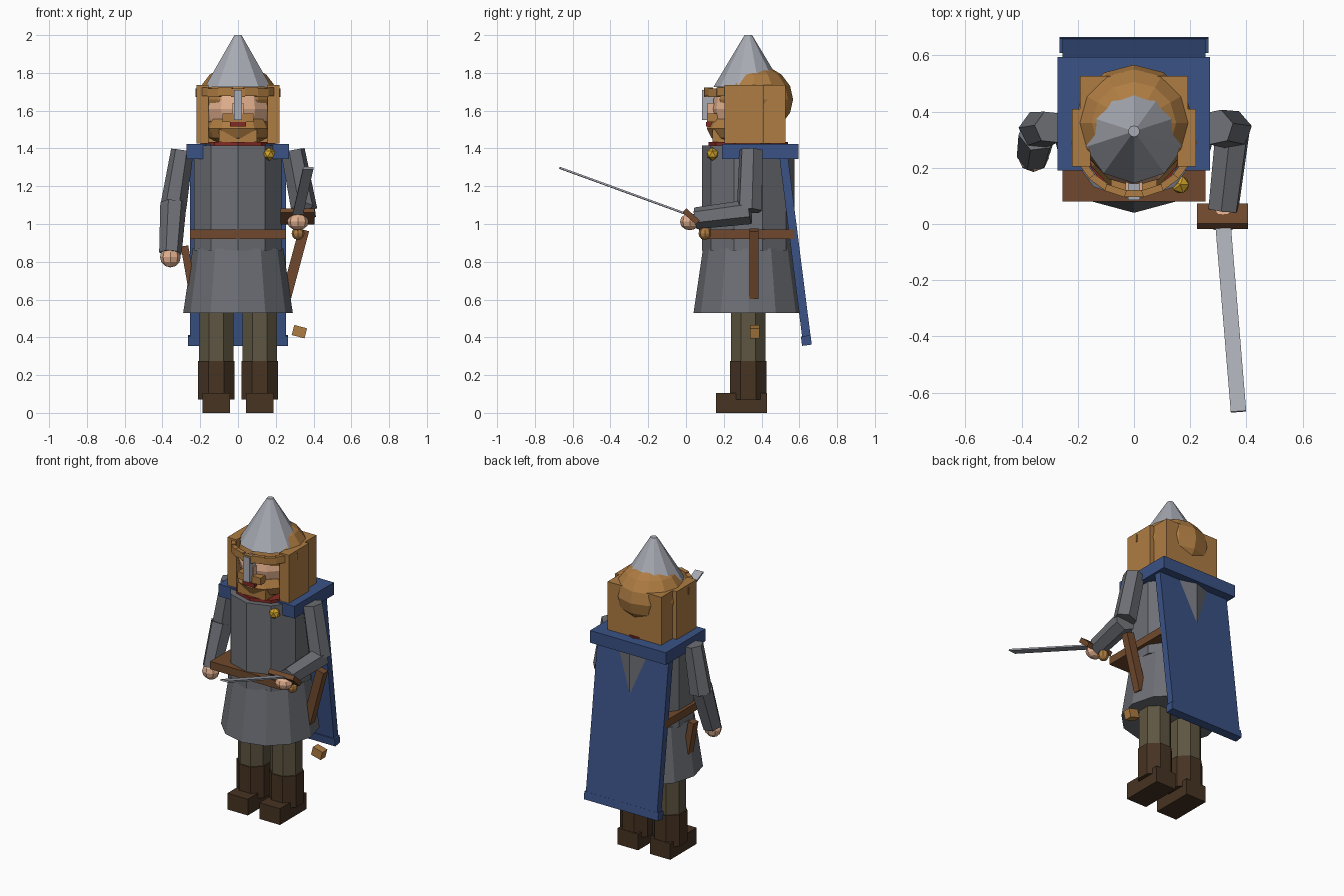
import bpy, math
from mathutils import Vector, Matrix

if "Cube" in bpy.data.objects:
    bpy.data.objects.remove(bpy.data.objects["Cube"])

CY = 0.33  # body axis in y


def material(name, r, g, b):
    m = bpy.data.materials.new(name)
    lin = [((c / 255 + 0.055) / 1.055) ** 2.4 for c in (r, g, b)]
    m.diffuse_color = (*lin, 1)
    m.use_nodes = True
    m.node_tree.nodes["Principled BSDF"].inputs["Base Color"].default_value = m.diffuse_color
    return m


MAIL = material("mail_grey", 109, 111, 117)
STEEL = material("steel", 168, 171, 180)
BLUE = material("cape_blue", 58, 82, 134)
HAIR = material("hair_brown", 174, 124, 66)
LEATHER = material("leather", 112, 73, 45)
BOOT = material("boot_brown", 70, 51, 34)
CLOTH = material("olive_cloth", 94, 85, 65)
SKIN = material("skin", 226, 176, 142)
RED = material("dark_red", 130, 42, 36)
GOLD = material("gold", 212, 165, 45)


def finish(name, mat):
    o = bpy.context.object
    o.name = name
    o.data.materials.append(mat)
    return o


def box(name, mat, centre, size, rot=(0, 0, 0)):
    bpy.ops.mesh.primitive_cube_add(size=1, location=centre, rotation=rot)
    o = finish(name, mat)
    o.scale = size
    return o


def span(name, mat, x, y, z):
    """Box given by its limits on each axis."""
    return box(name, mat, [(a + b) / 2 for a, b in (x, y, z)],
               [b - a for a, b in (x, y, z)])


def tube(name, mat, a, b, r1, r2, sides, turn=0.0):
    """Tapered prism from point a to point b."""
    a, b = Vector(a), Vector(b)
    d = b - a
    bpy.ops.mesh.primitive_cone_add(vertices=sides, radius1=r1, radius2=r2, depth=d.length)
    o = finish(name, mat)
    o.data.transform(Matrix.Rotation(turn, 4, 'Z'))
    o.rotation_euler = Vector((0, 0, 1)).rotation_difference(d).to_euler()
    o.location = (a + b) / 2
    return o


def ball(name, mat, centre, size, seg=10, rings=6):
    bpy.ops.mesh.primitive_uv_sphere_add(segments=seg, ring_count=rings, radius=1, location=centre)
    o = finish(name, mat)
    o.scale = size
    return o


# Legs and boots
for s, side in ((-1, "right"), (1, "left")):
    x = s * 0.115
    span(side + "_boot_foot", BOOT, (x - 0.073, x + 0.073), (0.16, 0.43), (0, 0.105))
    tube(side + "_boot_shaft", BOOT, (x, CY, 0.07), (x, CY, 0.275), 0.105, 0.105, 8, math.pi / 8)
    tube(side + "_leg", CLOTH, (x, CY, 0.1), (x, CY, 0.62), 0.098, 0.098, 8, math.pi / 8)

# Mail coat, belt and collar
tube("mail_skirt", MAIL, (0, CY, 0.53), (0, CY, 0.87), 0.29, 0.24, 12)
tube("mail_torso", MAIL, (0, CY, 0.86), (0, CY, 1.415), 0.245, 0.245, 10)
span("belt", LEATHER, (-0.255, 0.255), (0.08, 0.575), (0.92, 0.97))
tube("red_collar", RED, (0, CY, 1.405), (0, CY, 1.435), 0.21, 0.21, 10)

# Cape, hem and shoulder mantle
span("cape_mantle", BLUE, (-0.272, 0.27), (0.19, 0.595), (1.345, 1.424))
tilt = math.radians(7.2)
box("cape", BLUE, (0, 0.577, 0.88), (0.51, 0.045, 1.04), (tilt, 0, 0))
box("cape_hem", BLUE, (0, 0.637, 0.383), (0.53, 0.052, 0.05), (tilt, 0, 0))
bpy.ops.mesh.primitive_ico_sphere_add(subdivisions=1, radius=0.035, location=(0.165, 0.14, 1.37))
finish("cape_brooch", GOLD)

# Head and face
ball("face", SKIN, (0, 0.32, 1.61), (0.18, 0.185, 0.17), 12, 8)
ball("beard", HAIR, (0, 0.30, 1.505), (0.175, 0.19, 0.10), 12, 6)
span("beard_chin", HAIR, (-0.10, 0.10), (0.14, 0.3), (1.435, 1.5))
span("moustache", HAIR, (-0.082, 0.082), (0.112, 0.2), (1.54, 1.585))
span("mouth", RED, (-0.043, 0.043), (0.105, 0.2), (1.515, 1.54))
span("nose", SKIN, (-0.03, 0.03), (0.115, 0.2), (1.58, 1.64))

# Hair
for s, side in ((-1, "right"), (1, "left")):
    span(side + "_hair", HAIR, sorted((s * 0.155, s * 0.22)), (0.205, 0.41), (1.425, 1.735))
span("back_hair", HAIR, (-0.192, 0.192), (0.33, 0.527), (1.425, 1.735))
ball("hair_dome", HAIR, (0, 0.36, 1.66), (0.212, 0.207, 0.185), 12, 8)

# Helmet with brow band and nose guard
tube("helmet_cone", STEEL, (0, CY, 1.725), (0, CY, 2.0), 0.185, 0.02, 10)
span("nose_guard", STEEL, (-0.022, 0.022), (0.085, 0.145), (1.55, 1.71))
for i in range(9):
    a = math.radians(-162 + i * 18)
    box("helmet_band", HAIR, (0.212 * math.cos(a), CY + 0.222 * math.sin(a), 1.695 + 0.006 * (i % 2)),
        (0.025, 0.075, 0.045), (0, 0, a))

# Lowered arm
tube("right_upper_arm", MAIL, (-0.295, 0.345, 1.39), (-0.342, 0.335, 1.09), 0.06, 0.07, 6)
tube("right_forearm", MAIL, (-0.342, 0.325, 1.11), (-0.358, 0.245, 0.845), 0.07, 0.06, 6)
ball("right_hand", SKIN, (-0.358, 0.235, 0.825), (0.055, 0.05, 0.055), 8, 6)

# Raised arm
tube("left_upper_arm", MAIL, (0.29, 0.345, 1.39), (0.352, 0.335, 1.07), 0.065, 0.07, 6)
tube("left_forearm", MAIL, (0.352, 0.34, 1.065), (0.318, 0.05, 1.03), 0.066, 0.058, 6)
ball("left_hand", SKIN, (0.317, 0.02, 1.012), (0.057, 0.052, 0.045), 8, 6)

# Sword
tip, root = Vector((0.372, -0.668, 1.297)), Vector((0.316, 0.01, 1.05))
d = tip - root
blade = box("sword_blade", STEEL, (tip + root) / 2, (0.055, d.length, 0.01))
blade.rotation_euler = (math.atan2(-d.z, -d.y) + math.pi, 0, 0)
blade.rotation_euler = (-math.asin(d.z / d.length), 0, math.atan2(d.x, -d.y))
box("sword_guard", LEATHER, (0.315, 0.027, 1.04), (0.18, 0.095, 0.03), (math.radians(-42), 0, 0))
tube("sword_grip", LEATHER, (0.315, 0.03, 1.04), (0.318, 0.1, 0.96), 0.018, 0.018, 8)
ball("sword_pommel", HAIR, (0.318, 0.1, 0.95), (0.034, 0.034, 0.034), 8, 6)

# Scabbard, its end cap, and dagger
box("scabbard", LEATHER, (0.302, 0.36, 0.79), (0.055, 0.048, 0.37), (0, math.radians(15), 0))
box("scabbard_cap", HAIR, (0.325, 0.365, 0.43), (0.07, 0.05, 0.055), (0, math.radians(15), 0))
box("dagger", LEATHER, (-0.265, 0.33, 0.78), (0.04, 0.05, 0.21), (0, math.radians(-10), 0))
